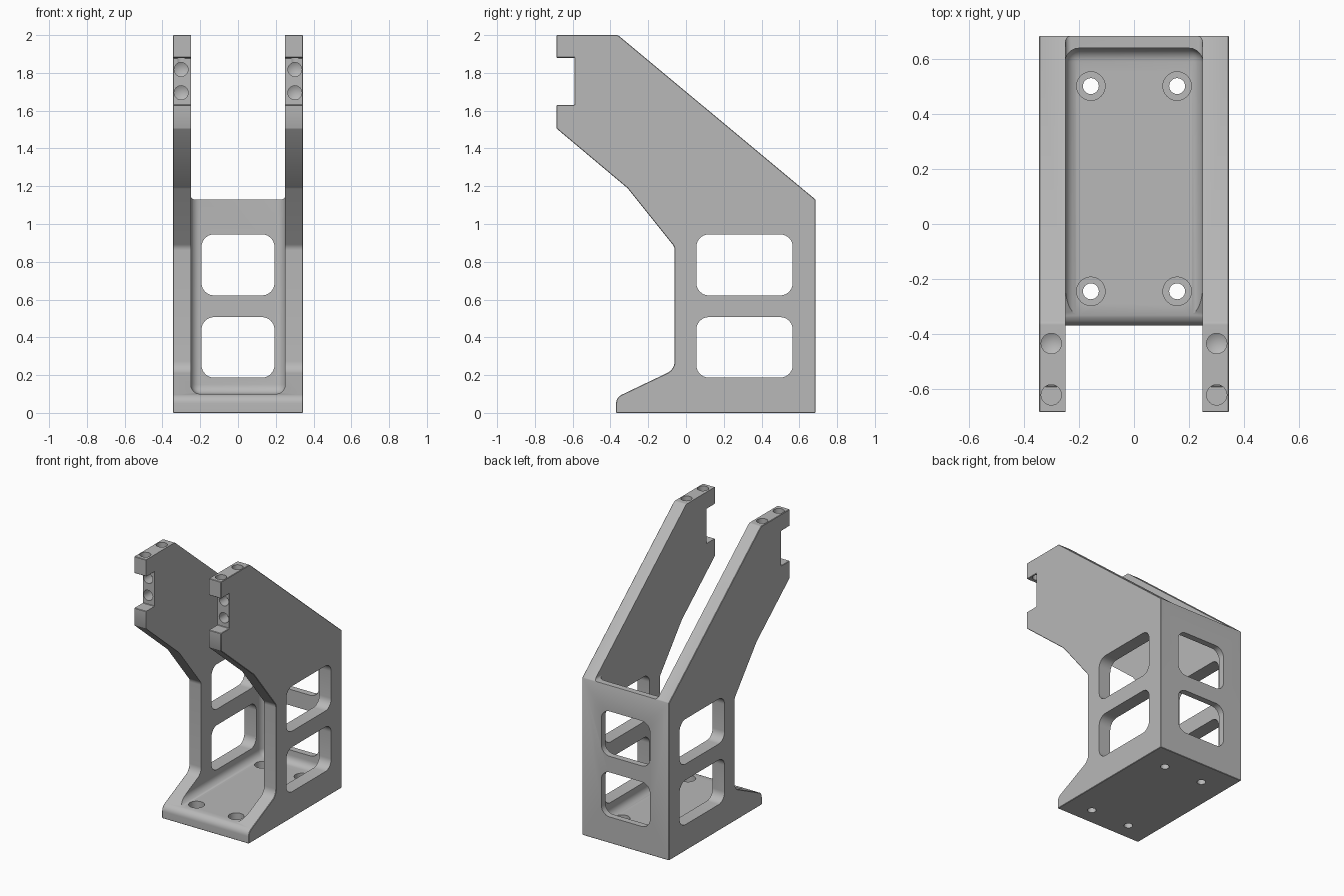
import bpy, bmesh, math
from mathutils import Vector, Matrix

old = bpy.data.objects.get("Cube")
if old:
    bpy.data.objects.remove(old)

grey = bpy.data.materials.new("machined grey")
grey.use_nodes = True
colour = (0.48, 0.48, 0.48, 1)
grey.diffuse_color = colour
grey.node_tree.nodes["Principled BSDF"].inputs["Base Color"].default_value = colour


def make_object(name, bm):
    bmesh.ops.recalc_face_normals(bm, faces=bm.faces[:])
    mesh = bpy.data.meshes.new(name)
    bm.to_mesh(mesh)
    bm.free()
    mesh.materials.append(grey)
    obj = bpy.data.objects.new(name, mesh)
    bpy.context.scene.collection.objects.link(obj)
    return obj


def rounded(points, steps=6):
    """Outline from (u, v, radius) corners."""
    out = []
    for i, (u, v, r) in enumerate(points):
        p = Vector((u, v))
        if r == 0:
            out.append(p)
            continue
        a = (Vector(points[i - 1][:2]) - p).normalized()
        b = (Vector(points[(i + 1) % len(points)][:2]) - p).normalized()
        half = math.acos(a.dot(b)) / 2
        centre = p + (a + b).normalized() * (r / math.sin(half))
        start = p + a * (r / math.tan(half)) - centre
        end = p + b * (r / math.tan(half)) - centre
        for k in range(steps + 1):
            out.append(centre + start.lerp(end, k / steps).normalized() * r)
    return out


def prism(name, outline, axis, low, high):
    """Extrude an outline along x (yz outline) or y (xz outline)."""
    bm = bmesh.new()
    a, b = [[bm.verts.new((d, p.x, p.y) if axis == "x" else (p.x, d, p.y))
             for p in outline] for d in (low, high)]
    bm.faces.new(a)
    bm.faces.new(b)
    for i in range(len(a)):
        j = (i + 1) % len(a)
        bm.faces.new((a[i], a[j], b[j], b[i]))
    return make_object(name, bm)


def box(name, low, high, radius):
    bm = bmesh.new()
    bmesh.ops.create_cube(bm, size=1)
    for v in bm.verts:
        v.co = [low[i] if v.co[i] < 0 else high[i] for i in range(3)]
    bmesh.ops.bevel(bm, geom=bm.edges[:], offset=radius, segments=6,
                    profile=0.5, affect="EDGES")
    return make_object(name, bm)


def drill(name, start, turn, radius, depth, tip=0.0):
    """Cylinder turned about x from pointing up, with an optional conical tip."""
    bm = bmesh.new()
    n = 24
    mouth, end = [[bm.verts.new((radius * math.cos(math.tau * i / n),
                                 radius * math.sin(math.tau * i / n), z))
                   for i in range(n)] for z in (-0.05, depth)]
    bm.faces.new(mouth)
    for i in range(n):
        j = (i + 1) % n
        bm.faces.new((mouth[i], mouth[j], end[j], end[i]))
    if tip:
        apex = bm.verts.new((0, 0, depth + tip))
        for i in range(n):
            bm.faces.new((end[i], end[(i + 1) % n], apex))
    else:
        bm.faces.new(end)
    bm.transform(Matrix.Translation(start) @ Matrix.Rotation(turn, 4, "X"))
    return make_object(name, bm)


def apply_modifiers(obj):
    bpy.context.view_layer.update()
    graph = bpy.context.evaluated_depsgraph_get()
    mesh = bpy.data.meshes.new_from_object(obj.evaluated_get(graph))
    obj.modifiers.clear()
    obj.data = mesh


# Full side silhouette, with the notch at the arm ends
profile = rounded([
    (-0.685, 2, 0), (-0.36, 2, 0.02), (0.685, 1.13, 0), (0.685, 0, 0),
    (-0.37, 0, 0), (-0.37, 0.082, 0.05), (-0.06, 0.23, 0.07), (-0.06, 0.878, 0.05),
    (-0.31, 1.19, 0.04), (-0.685, 1.505, 0), (-0.685, 1.63, 0), (-0.59, 1.63, 0),
    (-0.59, 1.88, 0), (-0.685, 1.88, 0)])
bracket = prism("bracket", profile, "x", -0.345, 0.345)
edge = bracket.modifiers.new("edge break", "BEVEL")
edge.width = 0.003
edge.segments = 1
edge.limit_method = "ANGLE"
edge.angle_limit = math.radians(40)
apply_modifiers(bracket)

# Inner channel and the open space above the back wall
cutters = [box("channel_cut", (-0.25, -1.2, 0.1), (0.25, 0.64, 2.5), 0.05),
           box("back_wall_cut", (-0.25, 0.5, 1.13), (0.25, 1.2, 2.5), 0.02)]

# Pairs of windows through the sides and through the back wall
for low, high in ((0.187, 0.507), (0.622, 0.945)):
    for axis, a, b, d0, d1 in (("x", 0.055, 0.565, -0.5, 0.5),
                               ("y", -0.193, 0.193, 0.45, 0.9)):
        shape = rounded([(a, low, 0.065), (b, low, 0.065),
                         (b, high, 0.065), (a, high, 0.065)])
        cutters.append(prism("window_cut", shape, axis, d0, d1))

down, back = math.pi, -math.pi / 2
for side in (-1, 1):
    # Counterbored mounting holes in the base
    for y in (-0.245, 0.502):
        spot = (side * 0.157, y, 0.1)
        cutters.append(drill("counterbore_cut", spot, down, 0.052, 0.05))
        cutters.append(drill("mount_hole_cut", spot, down, 0.029, 0.2))
    # Fixing holes in the arm tops and notches
    x = side * 0.301
    cutters.append(drill("top_hole_cut", (x, -0.435, 2), down, 0.037, 0.1, 0.02))
    cutters.append(drill("tip_hole_cut", (x, -0.622, 2), down, 0.037, 0.2))
    for z in (1.695, 1.818):
        cutters.append(drill("notch_hole_cut", (x, -0.59, z), back, 0.037, 0.08, 0.02))

for cutter in cutters:
    cut = bracket.modifiers.new("cut", "BOOLEAN")
    cut.operation = "DIFFERENCE"
    cut.solver = "EXACT"
    cut.object = cutter
apply_modifiers(bracket)
for cutter in cutters:
    bpy.data.objects.remove(cutter)

bpy.ops.object.select_all(action="DESELECT")
bracket.select_set(True)
bpy.context.view_layer.objects.active = bracket
bpy.ops.object.shade_smooth_by_angle(angle=math.radians(28))
